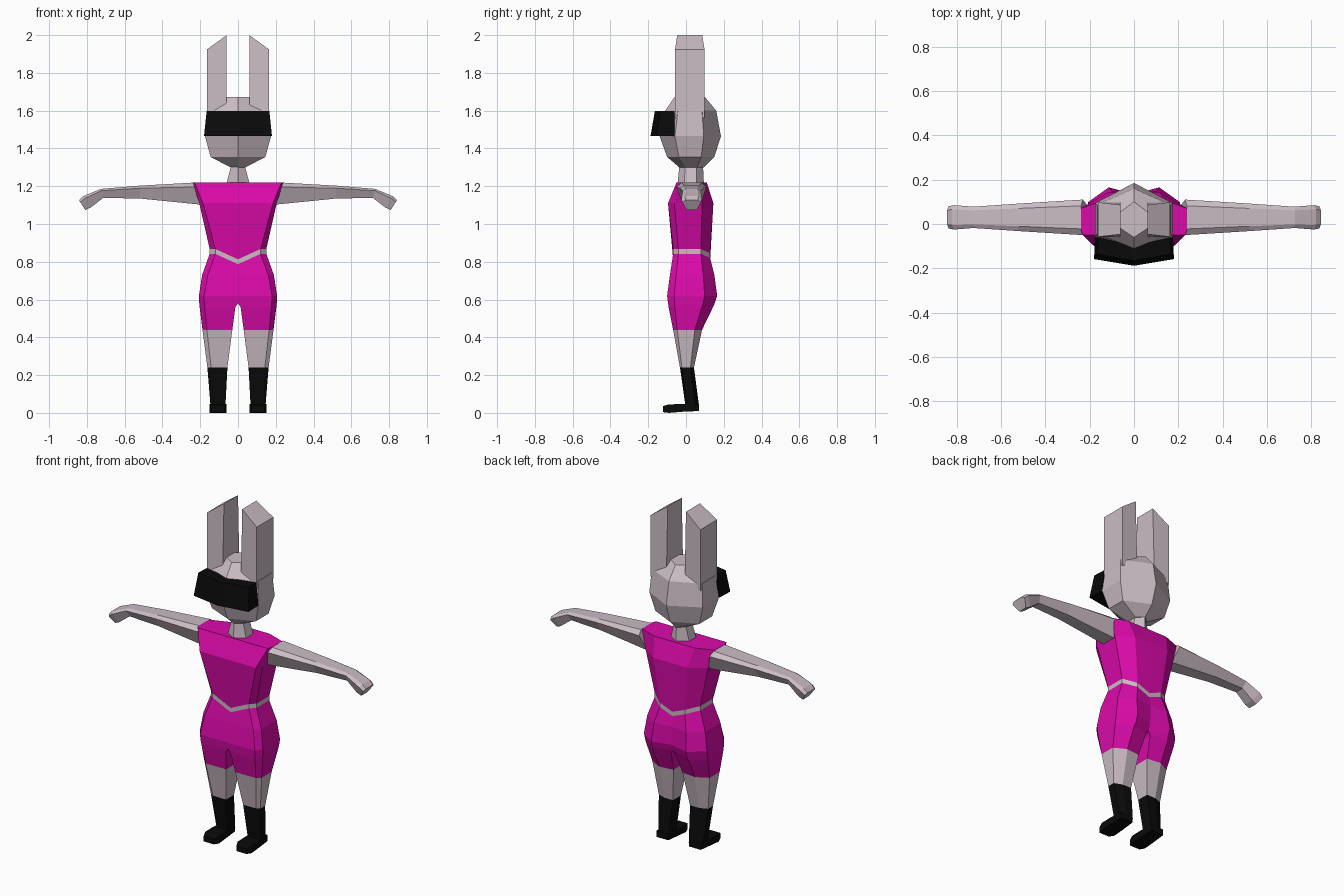
import bpy

if "Cube" in bpy.data.objects:
    bpy.data.objects.remove(bpy.data.objects["Cube"])


def material(name, rgb):
    m = bpy.data.materials.new(name)
    m.use_nodes = True
    color = (*rgb, 1)
    m.diffuse_color = color
    m.node_tree.nodes["Principled BSDF"].inputs["Base Color"].default_value = color
    return m


FUR = material("pale fur", (0.6, 0.51, 0.56))
PINK = material("hot pink", (0.71, 0.003, 0.4))
BLACK = material("black", (0.003, 0.003, 0.003))


def lerp(a, b, t):
    return a + (b - a) * t


def loft(name, rings, mats, mirror=False, paint=None, caps=True, skip=None):
    """Skin equal-sized rings of points into a faceted tube."""
    n = len(rings[0])
    verts = [p for ring in rings for p in ring]
    faces, bands = [], []
    for r in range(len(rings) - 1):
        for i in range(n):
            if skip and skip(r, i):
                continue
            j = (i + 1) % n
            faces.append((r * n + i, r * n + j, (r + 1) * n + j, (r + 1) * n + i))
            bands.append(r)
    if caps:
        last = (len(rings) - 1) * n
        faces += [tuple(range(n))[::-1], tuple(range(last, last + n))]
        bands += [0, len(rings) - 2]
    mesh = bpy.data.meshes.new(name)
    mesh.from_pydata(verts, [], faces)
    for m in mats:
        mesh.materials.append(m)
    if paint:
        for poly, band in zip(mesh.polygons, bands):
            poly.material_index = paint(band)
    obj = bpy.data.objects.new(name, mesh)
    bpy.context.collection.objects.link(obj)
    # Consistent outward normals
    bpy.context.view_layer.objects.active = obj
    bpy.ops.object.mode_set(mode="EDIT")
    bpy.ops.mesh.select_all(action="SELECT")
    bpy.ops.mesh.normals_make_consistent(inside=False)
    bpy.ops.object.mode_set(mode="OBJECT")
    if mirror:
        mod = obj.modifiers.new("mirror", "MIRROR")
        mod.use_clip = True
    return obj


def body_ring(z, inner, panel, outer, front, back, dip=0, cleft=0):
    """Half section: front centre, front panel, side pair, back, back centre."""
    side_front = lerp(front, back, 0.14)
    side_back = lerp(front, back, 0.75)
    return [(inner, front, z - dip), (panel, front, z),
            (outer, side_front, z), (outer, side_back, z),
            (lerp(inner, outer, 0.55), back, z - dip * 0.4),
            (inner, back - cleft, z - dip)]


# Body and legs: shoulders, chest, belt, hips, crotch, shorts hem, boot top, ankle
body = [
    body_ring(1.22, 0, 0.23, 0.24, -0.05, 0.11),
    body_ring(1.11, 0, 0.185, 0.205, -0.095, 0.145),
    body_ring(0.868, 0, 0.12, 0.15, -0.068, 0.128, 0.055),
    body_ring(0.842, 0, 0.12, 0.15, -0.068, 0.128, 0.055),
    body_ring(0.73, 0, 0.16, 0.19, -0.085, 0.15, 0, 0.01),
    body_ring(0.62, 0, 0.18, 0.207, -0.1, 0.165, 0, 0.03),
    body_ring(0.58, 0, 0.178, 0.205, -0.095, 0.152, 0, 0.03),
    body_ring(0.56, 0.014, 0.176, 0.203, -0.092, 0.143, 0, 0.025),
    body_ring(0.44, 0.03, 0.165, 0.188, -0.068, 0.085, 0, 0.01),
    body_ring(0.24, 0.056, 0.142, 0.162, -0.032, 0.042),
    body_ring(0.03, 0.067, 0.135, 0.145, -0.002, 0.07),
]
BAND_COLOURS = [0, 0, 1, 0, 0, 0, 0, 0, 1, 2]
loft("body_and_legs", body, [PINK, FUR, BLACK], mirror=True,
     paint=lambda band: BAND_COLOURS[band],
     skip=lambda r, i: i == 5 and r < 6)


# Boots: soles running from heel to a narrowed toe
def foot_ring(y, low, top, trim=0):
    a, b = 0.062 + trim, 0.152 - trim
    return [(a, y, low), (b, y, low), (b, y, top), (a, y, top)]


loft("boot_feet", [foot_ring(0.07, 0.01, 0.045, 0.006), foot_ring(-0.02, 0.006, 0.047),
                   foot_ring(-0.09, 0, 0.045), foot_ring(-0.122, 0.004, 0.036, 0.012)],
     [BLACK], mirror=True)


# Arms: hexagonal sleeves tapering to drooping hands
def arm_ring(x, z, height, width, slant=0, y=0.03):
    section = [(-0.65, 1), (0.65, 1), (1, 0.6), (0.55, -1), (-0.55, -1), (-1, 0.6)]
    return [(x + slant * v, y + width * u, z + height * v) for u, v in section]


loft("arms", [arm_ring(0.22, 1.161, 0.058, 0.08, 0.018),
              arm_ring(0.52, 1.169, 0.034, 0.062),
              arm_ring(0.72, 1.162, 0.024, 0.048, 0.006),
              arm_ring(0.8, 1.117, 0.03, 0.055, 0.02),
              arm_ring(0.825, 1.1, 0.026, 0.05, 0.017)], [FUR], mirror=True)


# Neck and head: six-sided stacks
def head_ring(z, x, front, back):
    sf, sb = lerp(front, back, 0.25), lerp(front, back, 0.72)
    return [(0, front, z), (x, sf, z), (x, sb, z), (0, back, z), (-x, sb, z), (-x, sf, z)]


loft("neck", [head_ring(1.21, 0.062, -0.045, 0.095),
              head_ring(1.31, 0.036, -0.035, 0.09)], [FUR])
loft("head", [head_ring(1.3, 0.04, -0.035, 0.095),
              head_ring(1.355, 0.145, -0.1, 0.15),
              head_ring(1.465, 0.175, -0.14, 0.185),
              head_ring(1.6, 0.165, -0.11, 0.16),
              head_ring(1.673, 0.06, -0.06, 0.1)], [FUR])


# Ears: tall blocks with tops sloping down to the outside
def ear_ring(inner_z, outer_z, inner_trim=0):
    f, b = -0.058, 0.098
    return [(0.06, f + inner_trim, inner_z), (0.163, f, outer_z),
            (0.163, b, outer_z), (0.06, b - inner_trim, inner_z)]


loft("ears", [ear_ring(1.6, 1.56), ear_ring(2, 1.925, 0.012)], [FUR], mirror=True)


# Visor: wraparound block across the face
def visor_ring(z, x, front):
    return [(0, front, z), (x, front + 0.03, z), (x - 0.004, -0.06, z),
            (0, -0.1, z), (0.004 - x, -0.06, z), (-x, front + 0.03, z)]


loft("visor", [visor_ring(1.465, 0.18, -0.188), visor_ring(1.597, 0.166, -0.165)], [BLACK])
